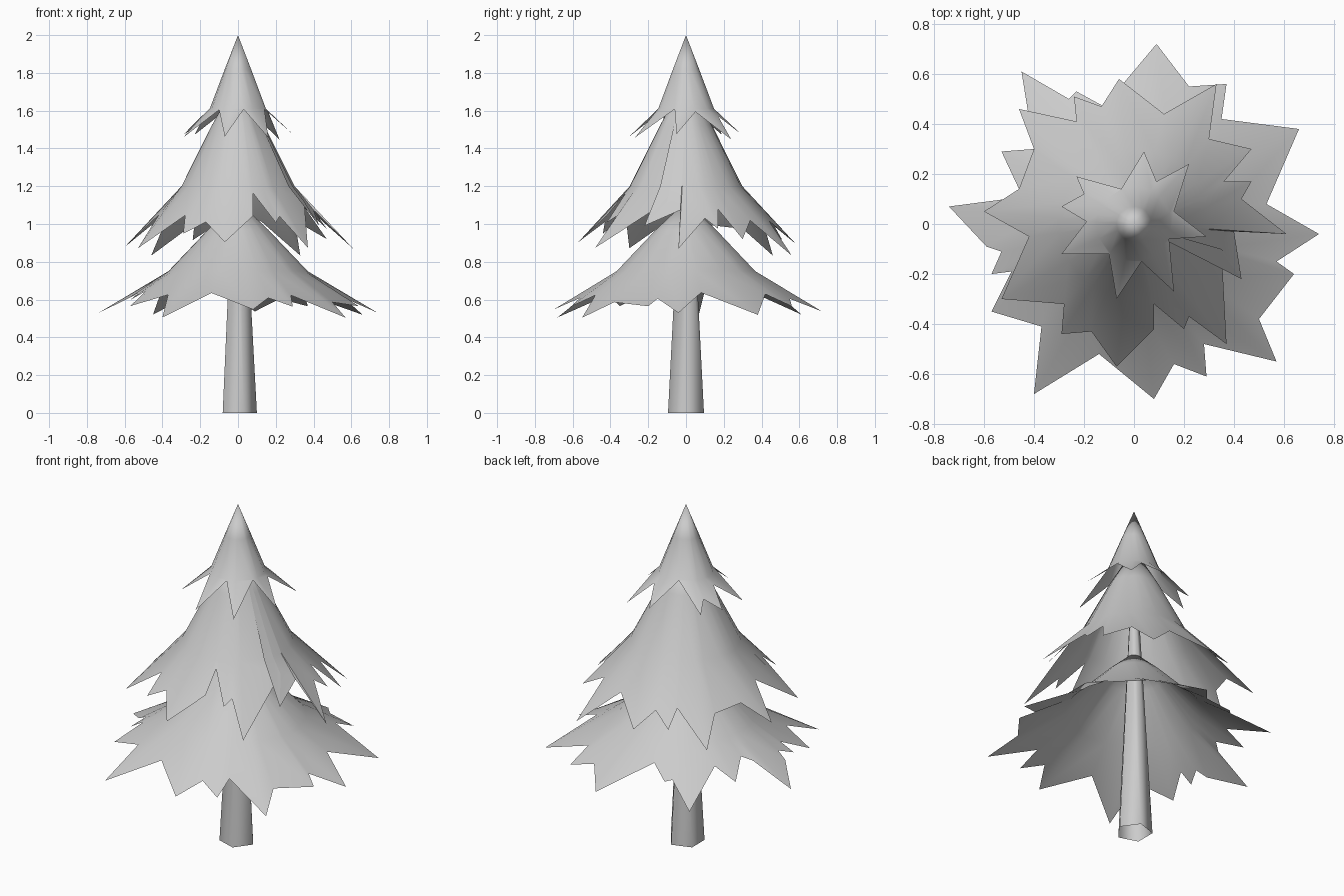
import bpy
import bmesh
from math import atan2, cos, sin, hypot, tau, radians

default_cube = bpy.data.objects.get("Cube")
if default_cube:
    bpy.data.objects.remove(default_cube, do_unlink=True)

grey = bpy.data.materials.new("plain grey")
grey.use_nodes = True
grey.diffuse_color = (0.6, 0.6, 0.6, 1)
grey.node_tree.nodes["Principled BSDF"].inputs["Base Color"].default_value = grey.diffuse_color


def finish(name, bm, angle):
    """Turn a bmesh into a smooth-shaded object with the shared material."""
    mesh = bpy.data.meshes.new(name)
    bm.to_mesh(mesh)
    bm.free()
    mesh.materials.append(grey)
    part = bpy.data.objects.new(name, mesh)
    bpy.context.collection.objects.link(part)
    bpy.ops.object.select_all(action="DESELECT")
    part.select_set(True)
    bpy.context.view_layer.objects.active = part
    bpy.ops.object.shade_smooth_by_angle(angle=radians(angle))
    return part


def height_at(profile, radius):
    """Height of the branch skirt at a radius, continued past the last point."""
    for (r0, z0), (r1, z1) in zip(profile, profile[1:]):
        if radius <= r1:
            break
    return z0 + (z1 - z0) * (radius - r0) / (r1 - r0)


def bridge(bm, upper, lower):
    """Join two rings running counter-clockwise with quads."""
    for i in range(len(upper)):
        j = (i + 1) % len(upper)
        bm.faces.new((upper[i], lower[i], lower[j], upper[j]))


def branch_tier(name, profile, crease, outline):
    """Thin cone whose lower skirt ends in a ragged star outline (hundredths)."""
    bm = bmesh.new()
    points = [(x / 100, y / 100) for x, y in outline]
    angles = [atan2(y, x) for x, y in points]
    apex = bm.verts.new((0, 0, profile[0][1]))
    rings = []
    for radius, z in profile[1:crease + 1]:
        rings.append([bm.verts.new((radius * cos(a), radius * sin(a), z)) for a in angles])
    rings.append([bm.verts.new((x, y, height_at(profile, hypot(x, y)))) for x, y in points])
    for i in range(len(points)):
        bm.faces.new((apex, rings[0][i], rings[0][(i + 1) % len(points)]))
    for upper, lower in zip(rings, rings[1:]):
        bridge(bm, upper, lower)
    return finish(name, bm, 60)


# Trunk: five-sided taper, open at the bottom
trunk = bmesh.new()
rings = []
for radius, z in ((0.03, 1.3), (0.1, 0)):
    rings.append([trunk.verts.new((radius * cos(tau * i / 5), radius * sin(tau * i / 5), z))
                  for i in range(5)])
bridge(trunk, *rings)
finish("trunk", trunk, 80)

# Lower tier of branches
branch_tier("lower_branches",
            [(0, 1.12), (0.16, 0.97), (0.37, 0.75), (0.56, 0.62), (0.74, 0.53)], 2,
            [(74, -4), (53, 8), (66, 38), (35, 42), (37, 56), (22, 55), (9, 72),
             (-12, 47), (-23, 53), (-26, 50), (-45, 61), (-40, 30), (-53, 29),
             (-46, 14), (-51, 10), (-74, 7), (-59, -9), (-53, -11), (-57, -20),
             (-49, -19), (-57, -35), (-37, -41), (-40, -68), (-14, -52), (8, -70),
             (16, -56), (29, -61), (28, -48), (57, -55), (50, -38), (64, -20), (57, -15)])

# Middle tier of branches
branch_tier("middle_branches",
            [(0, 1.77), (0.14, 1.52), (0.3, 1.2), (0.42, 1.05), (0.6, 0.88)], 2,
            [(61, -4), (43, 10), (47, 17), (36, 17), (47, 30), (30, 34), (33, 56),
             (12, 44), (-6, 58), (-13, 47), (-24, 51), (-23, 41), (-46, 46),
             (-40, 30), (-46, 14), (-60, 5), (-42, -5), (-53, -30), (-28, -32),
             (-29, -44), (-17, -43), (-7, -57), (8, -42), (8, -32), (20, -42),
             (22, -37), (37, -48), (35, -10), (43, -22), (40, -3)])

# Top tier of branches
branch_tier("top_branches",
            [(0, 2), (0.07, 1.82), (0.15, 1.61), (0.29, 1.48)], 2,
            [(29, -5), (16, 5), (22, 24), (9, 17), (4, 29), (-5, 14), (-23, 19),
             (-20, 12), (-29, 7), (-19, 1), (-29, -12), (-10, -12), (-7, -30),
             (3, -15), (16, -27), (14, -6)])
